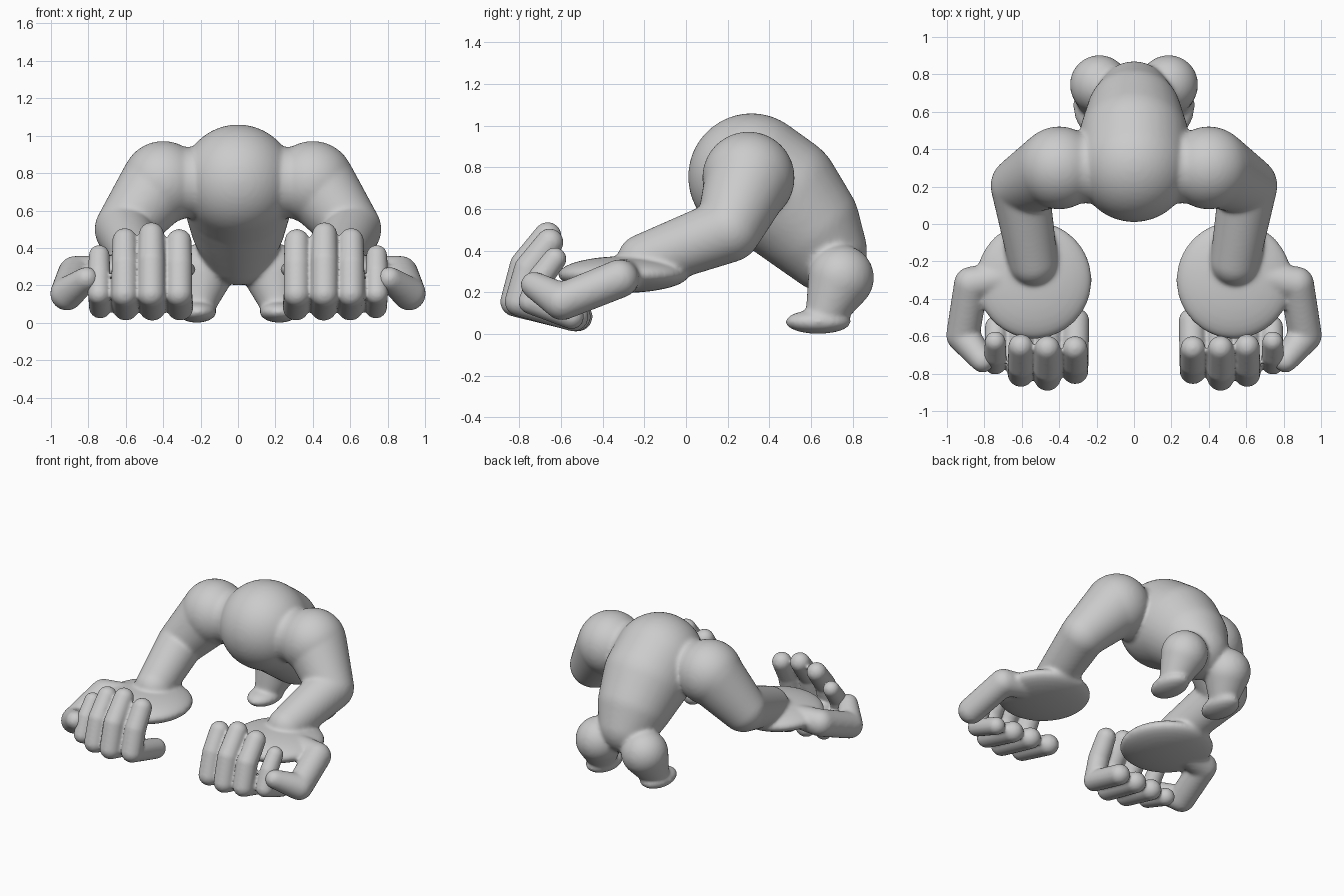
import bpy, bmesh
from mathutils import Vector, Matrix

if "Cube" in bpy.data.objects:
    bpy.data.objects.remove(bpy.data.objects["Cube"])


def ball(bm, c, r):
    """Sphere or ellipsoid; r is a number or three radii."""
    rad = Vector((r, r, r)) if isinstance(r, (int, float)) else Vector(r)
    m = Matrix.Translation(c) @ Matrix.Diagonal((*rad, 1))
    return bmesh.ops.create_icosphere(bm, subdivisions=4, radius=1, matrix=m)["verts"]


def limb(bm, points, sx=1):
    """Chain of tapered capsules through (x, y, z, radius) points."""
    for a, b in zip(points, points[1:]):
        seg = bmesh.new()
        for x, y, z, r in (a, b):
            ball(seg, (x * sx, y, z), r)
        res = bmesh.ops.convex_hull(seg, input=seg.verts[:])
        junk = {v for v in res["geom_interior"] if isinstance(v, bmesh.types.BMVert)}
        bmesh.ops.delete(seg, geom=list(junk), context="VERTS")
        bmesh.ops.recalc_face_normals(seg, faces=seg.faces[:])
        me = bpy.data.meshes.new("tmp")
        seg.to_mesh(me)
        seg.free()
        bm.from_mesh(me)
        bpy.data.meshes.remove(me)


def finish(bm, name, voxel, smooth):
    """Fuse the overlapping shapes into one smooth skin."""
    me = bpy.data.meshes.new(name)
    bm.to_mesh(me)
    bm.free()
    ob = bpy.data.objects.new(name, me)
    bpy.context.collection.objects.link(ob)
    rm = ob.modifiers.new("fuse", "REMESH")
    rm.mode = "VOXEL"
    rm.voxel_size = voxel
    rm.use_smooth_shade = True
    sm = ob.modifiers.new("soften", "SMOOTH")
    sm.factor = 0.5
    sm.iterations = smooth
    return ob


# Hunched torso
body = bmesh.new()
limb(body, [(0, 0.315, 0.755, 0.305), (0, 0.45, 0.67, 0.295),
            (0, 0.58, 0.53, 0.255), (0, 0.67, 0.40, 0.20)])

for s in (-1, 1):
    # Shoulder, upper arm and forearm
    limb(body, [(0.15, 0.30, 0.75, 0.19), (0.40, 0.30, 0.75, 0.19)], s)
    ball(body, (0.40 * s, 0.30, 0.75), 0.222)
    limb(body, [(0.42, 0.30, 0.74, 0.21), (0.61, 0.205, 0.50, 0.157),
                (0.54, -0.20, 0.35, 0.132)], s)
    # Flat round palm and hooked thumb
    ball(body, (0.535 * s, -0.30, 0.285), (0.31, 0.315, 0.088))
    limb(body, [(0.72, -0.29, 0.28, 0.08), (0.87, -0.32, 0.265, 0.093),
                (0.915, -0.595, 0.155, 0.09), (0.81, -0.73, 0.235, 0.065)], s)
    # Hip, short leg and foot
    limb(body, [(0.185, 0.745, 0.27, 0.158), (0.215, 0.67, 0.10, 0.095)], s)
    ball(body, (0.22 * s, 0.635, 0.058), (0.105, 0.158, 0.058))
finish(body, "body", 0.012, 12)

# Curled fingers: x, lower-end y, front y, tip y, tip z, radius
FINGERS = [(0.315, -0.52, -0.785, -0.665, 0.435, 0.071),
           (0.463, -0.53, -0.82, -0.665, 0.470, 0.072),
           (0.605, -0.54, -0.80, -0.655, 0.440, 0.071),
           (0.742, -0.55, -0.745, -0.630, 0.360, 0.060)]
for s, side in ((-1, "left"), (1, "right")):
    bm = bmesh.new()
    for x, y0, y1, y2, z, r in FINGERS:
        limb(bm, [(x - 0.005, y0, 0.083, r), (x, y1, 0.155, r),
                  (x, y1 + 0.045, 0.155 + (z - 0.155) * 0.55, r),
                  (x, y2, z, r * 0.93)], s)
    finish(bm, side + "_fingers", 0.01, 5)
